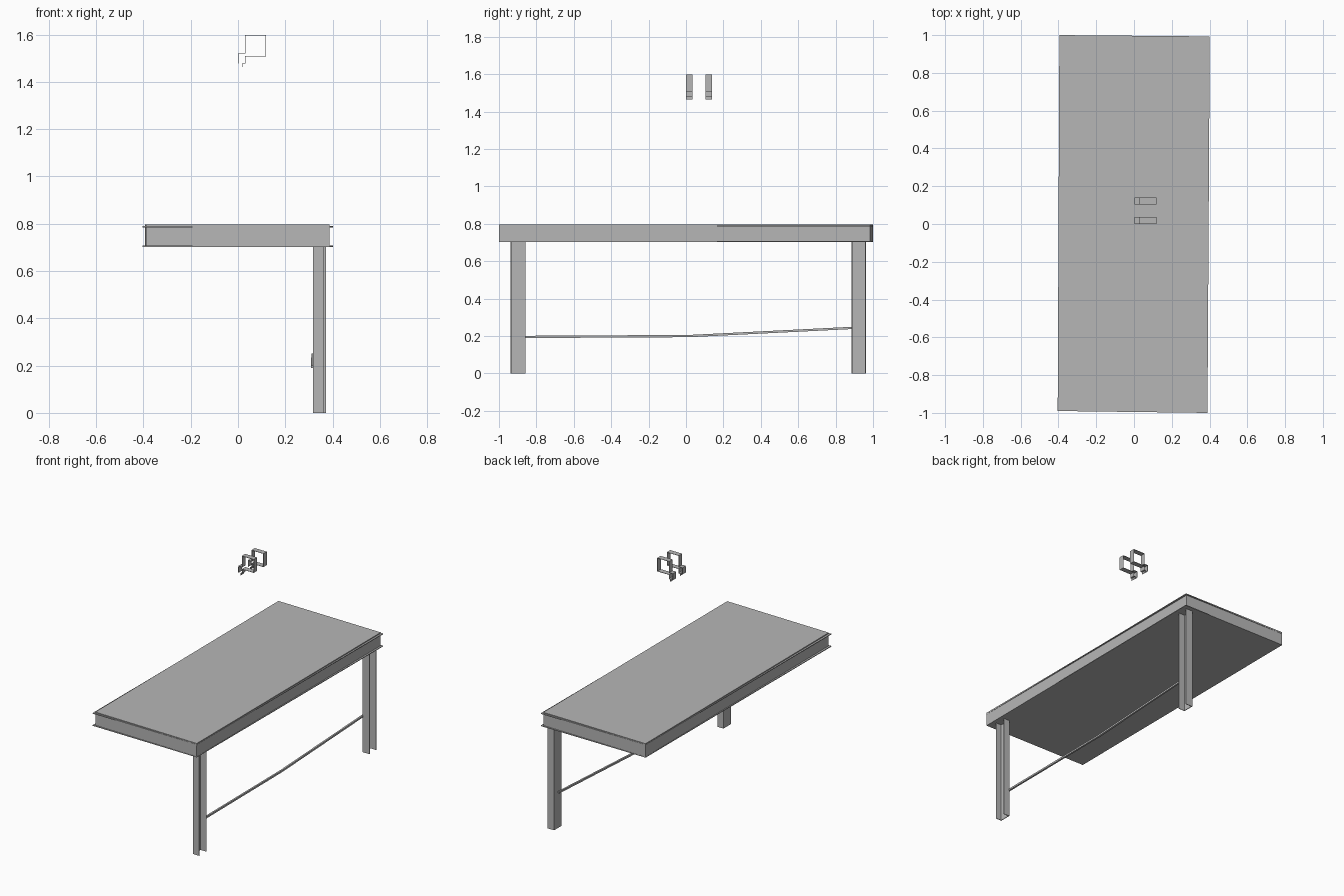
import bpy
import bmesh
from mathutils import Vector

cube = bpy.data.objects.get("Cube")
if cube:
    bpy.data.objects.remove(cube, do_unlink=True)

grey = bpy.data.materials.new("plain grey")
grey.use_nodes = True
colour = (0.47, 0.47, 0.47, 1)
grey.diffuse_color = colour
grey.node_tree.nodes["Principled BSDF"].inputs["Base Color"].default_value = colour


def finish(name, bm):
    bmesh.ops.recalc_face_normals(bm, faces=bm.faces)
    mesh = bpy.data.meshes.new(name)
    bm.to_mesh(mesh)
    bm.free()
    mesh.materials.append(grey)
    obj = bpy.data.objects.new(name, mesh)
    bpy.context.collection.objects.link(obj)
    return obj


def prism(name, outline, low, high):
    """Extrude an x-y outline from one height to another."""
    bm = bmesh.new()
    face = bm.faces.new([bm.verts.new((x, y, low)) for x, y in outline])
    new = bmesh.ops.extrude_face_region(bm, geom=[face])["geom"]
    verts = [v for v in new if isinstance(v, bmesh.types.BMVert)]
    bmesh.ops.translate(bm, verts=verts, vec=(0, 0, high - low))
    return finish(name, bm)


def strip(name, path, width, thickness):
    """Bend a flat strip, running along y in width, through x-z points."""
    bm = bmesh.new()
    rows = [[bm.verts.new((x, y, z)) for y in width] for x, z in path]
    for a, b in zip(rows, rows[1:]):
        bm.faces.new((a[0], a[1], b[1], b[0]))
    obj = finish(name, bm)
    solid = obj.modifiers.new("Thickness", 'SOLIDIFY')
    solid.thickness = thickness
    solid.offset = 0
    return obj


def rail(name, points, size):
    """Square bar through a list of points, running along y."""
    bm = bmesh.new()
    corners = [(-1, -1), (1, -1), (1, 1), (-1, 1)]
    rings = [[bm.verts.new(Vector(p) + Vector((a, 0, b)) * size / 2)
              for a, b in corners] for p in points]
    for a, b in zip(rings, rings[1:]):
        for i in range(4):
            j = (i + 1) % 4
            bm.faces.new((a[i], a[j], b[j], b[i]))
    bm.faces.new(rings[0])
    bm.faces.new(rings[-1])
    return finish(name, bm)


# Table body, slightly askew against the thin rims above and below it
body = [(-0.39, -0.982), (0.388, -0.999), (0.388, 0.985), (-0.394, 0.999)]
rim = [(-0.404, -0.99), (0.389, -1.0), (0.401, 0.993), (-0.395, 1.0)]
prism("table_body", body, 0.705, 0.797)
prism("upper_rim", rim, 0.785, 0.79)
prism("lower_rim", rim, 0.702, 0.707)


# Channel legs, open towards +x
def leg(name, x0, x1, y0, y1, t=0.004):
    outline = [(x0, y0), (x1, y0), (x1, y0 + t), (x0 + t, y0 + t),
               (x0 + t, y1 - t), (x1, y1 - t), (x1, y1), (x0, y1)]
    prism(name, outline, 0, 0.704)


leg("front_leg", 0.318, 0.364, -0.938, -0.858)
leg("back_leg", 0.322, 0.373, 0.885, 0.962)

# Bent brace between the legs
rail("brace", [(0.314, -0.9, 0.195), (0.314, 0.02, 0.2), (0.317, 0.92, 0.245)], 0.012)

# Two bent brackets floating above the table
bracket = [(0.003, 1.478), (0.003, 1.522), (0.03, 1.522), (0.03, 1.598),
           (0.118, 1.598), (0.118, 1.508), (0.03, 1.508), (0.03, 1.48),
           (0.02, 1.478), (0.02, 1.464)]
for name, start in (("front_bracket", 0.0), ("back_bracket", 0.104)):
    strip(name, bracket, (start, start + 0.036), 0.003)
